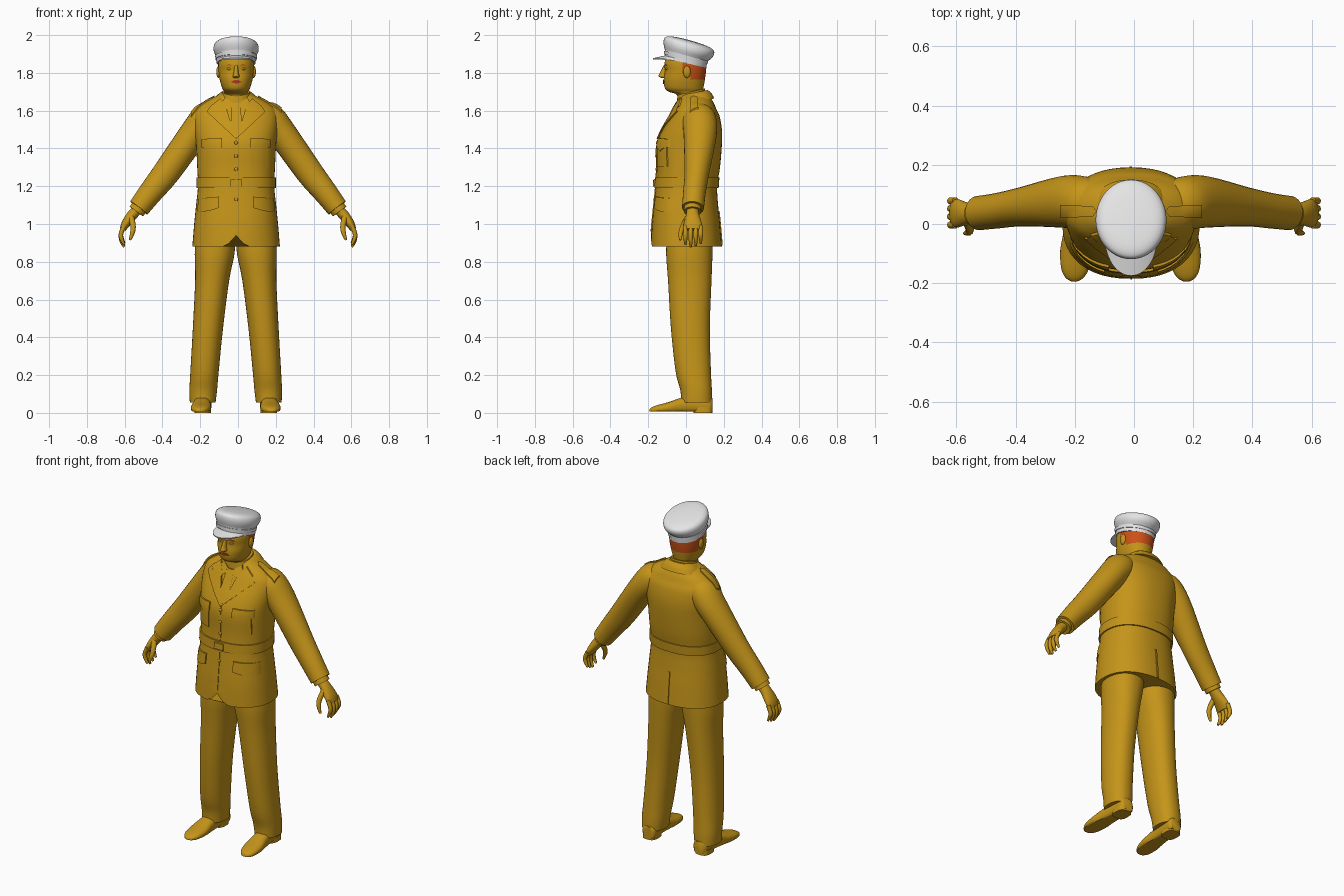
import bpy, bmesh, math
from mathutils import Vector
from mathutils.bvhtree import BVHTree

if "Cube" in bpy.data.objects:
    bpy.data.objects.remove(bpy.data.objects["Cube"])


def material(name, rgb):
    m = bpy.data.materials.new(name)
    m.use_nodes = True
    m.diffuse_color = (*rgb, 1)
    m.node_tree.nodes["Principled BSDF"].inputs["Base Color"].default_value = (*rgb, 1)
    return m


KHAKI = material("mustard", (0.56, 0.30, 0.01))
WHITE = material("cap white", (0.78, 0.78, 0.78))
HAIR = material("orange hair", (0.60, 0.085, 0.008))
LIPS = material("red lips", (0.45, 0.04, 0.01))
CX = -0.01  # body centre line


def finish(name, bm, mat):
    bmesh.ops.recalc_face_normals(bm, faces=bm.faces)
    me = bpy.data.meshes.new(name)
    bm.to_mesh(me)
    bm.free()
    ob = bpy.data.objects.new(name, me)
    bpy.context.collection.objects.link(ob)
    me.materials.append(mat)
    bpy.ops.object.select_all(action="DESELECT")
    ob.select_set(True)
    bpy.context.view_layer.objects.active = ob
    bpy.ops.object.shade_smooth_by_angle(angle=math.radians(40))
    return ob


def smooth(rows, k=4):
    """Catmull-Rom interpolation of rows of numbers."""
    out = []
    for i in range(len(rows) - 1):
        a, b = rows[max(i - 1, 0)], rows[i]
        c, d = rows[i + 1], rows[min(i + 2, len(rows) - 1)]
        for j in range(k):
            t = j / k
            out.append([0.5 * (2 * q + (r - p) * t + (2 * p - 5 * q + 4 * r - s) * t * t
                               + (3 * q - p - 3 * r + s) * t ** 3)
                        for p, q, r, s in zip(a, b, c, d)])
    return out + [list(rows[-1])]


def loft(name, rings, mat):
    bm = bmesh.new()
    loops = [[bm.verts.new(p) for p in ring] for ring in rings]
    n = len(loops[0])
    for a, b in zip(loops, loops[1:]):
        for i in range(n):
            bm.faces.new((a[i], a[(i + 1) % n], b[(i + 1) % n], b[i]))
    bm.faces.new(loops[0])
    bm.faces.new(loops[-1])
    return finish(name, bm, mat)


def oval(n=48, power=2.3):
    for i in range(n):
        c, s = math.cos(math.tau * i / n), math.sin(math.tau * i / n)
        yield (math.copysign(abs(c) ** (2 / power), c), math.copysign(abs(s) ** (2 / power), s))


def stack(rows, cx=CX, power=2.3, tilt=0.0, k=4):
    """Level rings from rows of (height, front, back, half width)."""
    return [[Vector((cx + w * u, (f + b) / 2 + (b - f) / 2 * v, z + tilt * (b - f) / 2 * v))
             for u, v in oval(power=power)] for z, f, b, w in smooth(rows, k)]


def tube(name, rows, mat=KHAKI, n=20, k=4):
    """Limb along a path of (x, y, z, radius, depth radius)."""
    rows = smooth(rows, k)
    pts = [Vector(r[:3]) for r in rows]
    rings = []
    for i, r in enumerate(rows):
        t = (pts[min(i + 1, len(pts) - 1)] - pts[max(i - 1, 0)]).normalized()
        v = t.cross(Vector((0, 1, 0))).normalized()
        u = v.cross(t)
        rings.append([pts[i] + v * r[3] * a + u * r[4] * b for a, b in oval(n, 2)])
    return loft(name, rings, mat)


def tree(*obs):
    verts, polys = [], []
    for ob in obs:
        base = len(verts)
        verts += [v.co.copy() for v in ob.data.vertices]
        polys += [[base + i for i in p.vertices] for p in ob.data.polygons]
    return BVHTree.FromPolygons(verts, polys)


SIDES = {"front": (Vector((0, 1, 0)), lambda a, b: Vector((a, -1, b))),
         "back": (Vector((0, -1, 0)), lambda a, b: Vector((a, 1, b))),
         "top": (Vector((0, 0, -1)), lambda a, b: Vector((a, b, 3)))}


def patch(name, outline, target, thick=0.006, side="front", mat=KHAKI, cuts=4):
    """Thin plate with a flat outline, laid on the target surface."""
    way, place = SIDES[side]
    bm = bmesh.new()
    face = bm.faces.new([bm.verts.new(place(a, b)) for a, b in outline])
    bmesh.ops.triangulate(bm, faces=[face])
    bmesh.ops.subdivide_edges(bm, edges=bm.edges, cuts=cuts, use_grid_fill=True)
    for v in bm.verts:
        hit = target.ray_cast(v.co, way)[0] or target.find_nearest(v.co + way * 0.9)[0]
        v.co = hit + way * 0.002
    ext = bmesh.ops.extrude_face_region(bm, geom=bm.faces[:])
    for g in ext["geom"]:
        if isinstance(g, bmesh.types.BMVert):
            g.co -= way * (thick + 0.002)
    return finish(name, bm, mat)


def both(name, outline, target, **kw):
    for s, label in ((1, "left_"), (-1, "right_")):
        patch(label + name, [(CX + s * a, b) for a, b in outline], target, **kw)


def box(x0, x1, z0, z1):
    return [(x0, z0), (x1, z0), (x1, z1), (x0, z1)]


def ball(name, loc, size, mat=KHAKI):
    bm = bmesh.new()
    bmesh.ops.create_uvsphere(bm, u_segments=16, v_segments=10, radius=1)
    for v in bm.verts:
        v.co = Vector(loc) + Vector([c * s for c, s in zip(v.co, size)])
    return finish(name, bm, mat)


# Jacket body, with the front hem curving up at the opening
rings = stack([(0.88, -0.185, 0.19, 0.232), (1.0, -0.18, 0.18, 0.222), (1.1, -0.17, 0.17, 0.212),
               (1.2, -0.16, 0.165, 0.202), (1.3, -0.155, 0.18, 0.206), (1.42, -0.155, 0.19, 0.212),
               (1.5, -0.125, 0.19, 0.222), (1.57, -0.085, 0.178, 0.225), (1.61, -0.065, 0.16, 0.208),
               (1.645, -0.045, 0.145, 0.165), (1.675, -0.03, 0.125, 0.11), (1.69, -0.02, 0.11, 0.08)])
for ring in rings[:3]:
    for p in ring:
        if p.y < 0:
            p.z += 0.06 * math.exp(-((p.x - CX) / 0.035) ** 2) * (1.06 - p.z) / 0.18
jacket = loft("jacket", rings, KHAKI)

# Sleeves, cuffs and hands
sleeves = []
for s, label in ((1, "left_"), (-1, "right_")):
    sleeves.append(tube(label + "sleeve", [
        (s * 0.12, 0.07, 1.58, 0.06, 0.075), (s * 0.165, 0.07, 1.555, 0.085, 0.09),
        (s * 0.235, 0.075, 1.475, 0.078, 0.088), (s * 0.377, 0.058, 1.275, 0.072, 0.066),
        (s * 0.46, 0.045, 1.17, 0.064, 0.06), (s * 0.525, 0.037, 1.085, 0.057, 0.058)], n=28))
    tube(label + "shirt_cuff", [(s * 0.51, 0.036, 1.105, 0.045, 0.045),
                                (s * 0.538, 0.035, 1.066, 0.044, 0.046)])
    tube(label + "palm", [(s * 0.53, 0.035, 1.08, 0.027, 0.03), (s * 0.562, 0.035, 1.045, 0.028, 0.036),
                          (s * 0.595, 0.036, 1.0, 0.023, 0.048), (s * 0.61, 0.036, 0.97, 0.016, 0.044)])
    for i, y in enumerate((-0.003, 0.025, 0.052, 0.078)):
        drop = 0.012 * (abs(i - 1.2) - 1)
        tube(label + "finger_%d" % (i + 1), [
            (s * 0.603, y, 0.99, 0.012, 0.012), (s * 0.619, y, 0.95, 0.012, 0.012),
            (s * 0.617, y, 0.92 + drop, 0.011, 0.011), (s * 0.602, y, 0.888 + drop, 0.006, 0.006)], n=10)
    tube(label + "thumb", [(s * 0.565, 0.01, 1.035, 0.016, 0.016), (s * 0.555, -0.018, 0.985, 0.014, 0.014),
                           (s * 0.56, -0.028, 0.95, 0.012, 0.012), (s * 0.572, -0.031, 0.915, 0.006, 0.006)], n=10)

# Trouser legs and shoes
for s, label in ((1, "left_"), (-1, "right_")):
    rows = [(0.055, -0.025, 0.138, 0.068, 0.175), (0.12, -0.03, 0.137, 0.073, 0.172),
            (0.22, -0.055, 0.132, 0.075, 0.165), (0.45, -0.08, 0.126, 0.08, 0.147),
            (0.7, -0.095, 0.135, 0.09, 0.125), (0.84, -0.105, 0.14, 0.105, 0.112),
            (0.95, -0.1, 0.14, 0.105, 0.105)]
    wide = smooth(rows)
    legs = stack([r[:4] for r in rows], cx=0, power=2.2)
    for ring, row in zip(legs, wide):
        for p in ring:
            p.x += s * row[4] - 0.012
    loft(label + "trouser_leg", legs, KHAKI)
    shoe = [(0.14, 0.03, 0.075), (0.12, 0.043, 0.085), (0.04, 0.043, 0.09), (-0.03, 0.047, 0.075),
            (-0.09, 0.054, 0.055), (-0.15, 0.047, 0.04), (-0.182, 0.03, 0.028), (-0.194, 0.01, 0.018)]
    loft(label + "shoe", [[Vector((s * (0.178 - 0.06 * y) - 0.012 + w * u, y,
                                   max(h / 2 + h * 0.55 * v, 0.008))) for u, v in oval(28, 2.4)]
                          for y, w, h in smooth(shoe, 3)], KHAKI)
    loft(label + "heel", stack([(0, 0.04, 0.14, 0.043), (0.03, 0.04, 0.14, 0.043)],
                               cx=s * 0.175 - 0.012, power=3, k=1), KHAKI)

# Belt, buckle and collar
belt = loft("belt", stack([(1.19, -0.168, 0.173, 0.21), (1.245, -0.165, 0.177, 0.21)], k=1), KHAKI)
patch("buckle", box(CX - 0.03, CX + 0.03, 1.188, 1.247), tree(belt), 0.008)
loft("jacket_collar", stack([(1.645, -0.045, 0.15, 0.125), (1.675, -0.04, 0.135, 0.105),
                             (1.695, -0.03, 0.115, 0.08)], tilt=0.2), KHAKI)
loft("shirt_collar", stack([(1.65, -0.05, 0.105, 0.085), (1.7, -0.045, 0.1, 0.072)], tilt=0.25, k=1), KHAKI)

# Lapels, tie, front edge and buttons
body = tree(jacket)
both("lapel", [(0.0, 1.45), (0.155, 1.595), (0.115, 1.608), (0.135, 1.625), (0.085, 1.665),
               (0.06, 1.64)], body, thick=0.009)
both("shirt_wing", [(0.008, 1.635), (0.045, 1.6), (0.07, 1.65), (0.06, 1.67)], body, thick=0.008)
patch("tie", [(CX, 1.455), (CX + 0.03, 1.5), (CX + 0.014, 1.6), (CX + 0.025, 1.64),
              (CX - 0.025, 1.64), (CX - 0.014, 1.6), (CX - 0.03, 1.5)], body, 0.009)
patch("front_edge", box(CX - 0.002, CX + 0.004, 0.96, 1.45), body, 0.004, cuts=8)
for i, z in enumerate((1.43, 1.36, 1.29, 1.13)):
    y = body.ray_cast(Vector((CX + 0.01, -1, z)), Vector((0, 1, 0)))[0].y
    ball("button_%d" % (i + 1), (CX, y, z), (0.01, 0.007, 0.01))

# Pockets and their flaps
both("chest_pocket", box(0.08, 0.17, 1.305, 1.44), body)
both("chest_flap", [(0.075, 1.455), (0.182, 1.45), (0.182, 1.405), (0.15, 1.4), (0.128, 1.385),
                    (0.106, 1.4), (0.075, 1.405)], body, thick=0.009)
both("hip_flap", [(0.09, 1.145), (0.2, 1.135), (0.207, 1.065), (0.15, 1.068), (0.092, 1.085)],
     body, thick=0.009)

# Shoulder straps and back vent
both("shoulder_strap", [(0.13, 0.025), (0.24, 0.02), (0.24, 0.065), (0.13, 0.06), (0.115, 0.043)],
     tree(jacket, *sleeves), thick=0.008, side="top")
patch("back_vent", box(CX - 0.005, CX + 0.004, 0.885, 1.07), body, 0.005, side="back", cuts=6)

# Head, with hair on its back and sides
head = loft("head", stack([(1.64, -0.04, 0.085, 0.062), (1.685, -0.05, 0.085, 0.06),
                           (1.7, -0.09, 0.088, 0.062), (1.72, -0.112, 0.092, 0.074),
                           (1.765, -0.118, 0.1, 0.087), (1.81, -0.112, 0.106, 0.093),
                           (1.85, -0.114, 0.108, 0.095), (1.9, -0.1, 0.1, 0.09)], power=2.15, k=6), KHAKI)
head.data.materials.append(HAIR)
for f in head.data.polygons:
    c = f.center
    if c.z > 1.765 and (c.y > 0.02 or (c.z > 1.8 and c.y > -0.02)):
        f.material_index = 1
loft("nose", stack([(1.772, -0.125, -0.09, 0.012), (1.782, -0.146, -0.09, 0.018),
                    (1.8, -0.138, -0.09, 0.013), (1.84, -0.118, -0.09, 0.009)], power=2), KHAKI)
face = tree(head)
patch("lips", [(CX - 0.03, 1.752), (CX, 1.742), (CX + 0.03, 1.752), (CX + 0.01, 1.762),
               (CX - 0.01, 1.762)], face, 0.004, mat=LIPS)
both("eyebrow", [(0.016, 1.838), (0.055, 1.838), (0.036, 1.848)], face, thick=0.004, mat=HAIR)
for s, label in ((1, "left_"), (-1, "right_")):
    ball(label + "ear", (CX + s * 0.093, 0.005, 1.805), (0.012, 0.02, 0.032))
    ball(label + "eye", (CX + s * 0.035, -0.1, 1.822), (0.014, 0.009, 0.007))

# Cap: band, braid, tilted crown and visor
loft("cap_band", stack([(1.852, -0.112, 0.108, 0.103), (1.905, -0.112, 0.115, 0.107)],
                       tilt=-0.23, power=2, k=1), WHITE)
loft("cap_braid", stack([(1.872, -0.117, 0.114, 0.109), (1.89, -0.117, 0.116, 0.111)],
                        tilt=-0.23, power=2, k=1), WHITE)
loft("cap_crown", stack([(1.892, -0.112, 0.115, 0.107), (1.915, -0.118, 0.138, 0.118),
                         (1.937, -0.118, 0.149, 0.119), (1.955, -0.109, 0.145, 0.11),
                         (1.967, -0.08, 0.115, 0.085), (1.973, -0.03, 0.06, 0.035),
                         (1.974, 0.01, 0.02, 0.005)], tilt=-0.27, power=2), WHITE)
bm = bmesh.new()
rows = []
for i in range(21):
    a = math.radians(198 + 144 * i / 20)
    c, s = math.cos(a), math.sin(a)
    inner = Vector((CX + 0.1 * c, 0.105 * s, 1.862 - 0.24 * 0.105 * s))
    outer = Vector((CX + 0.09 * c, -0.04 - 0.135 * abs(s), 1.868 + 0.007 * abs(s)))
    rows.append([bm.verts.new(p + Vector((0, 0, d))) for p, d in
                 ((inner, 0.006), (outer, 0.003), (outer, -0.003), (inner, -0.006))])
for a, b in zip(rows, rows[1:]):
    for j in range(4):
        bm.faces.new((a[j], a[(j + 1) % 4], b[(j + 1) % 4], b[j]))
bm.faces.new(rows[0])
bm.faces.new(rows[-1])
finish("cap_visor", bm, WHITE)
